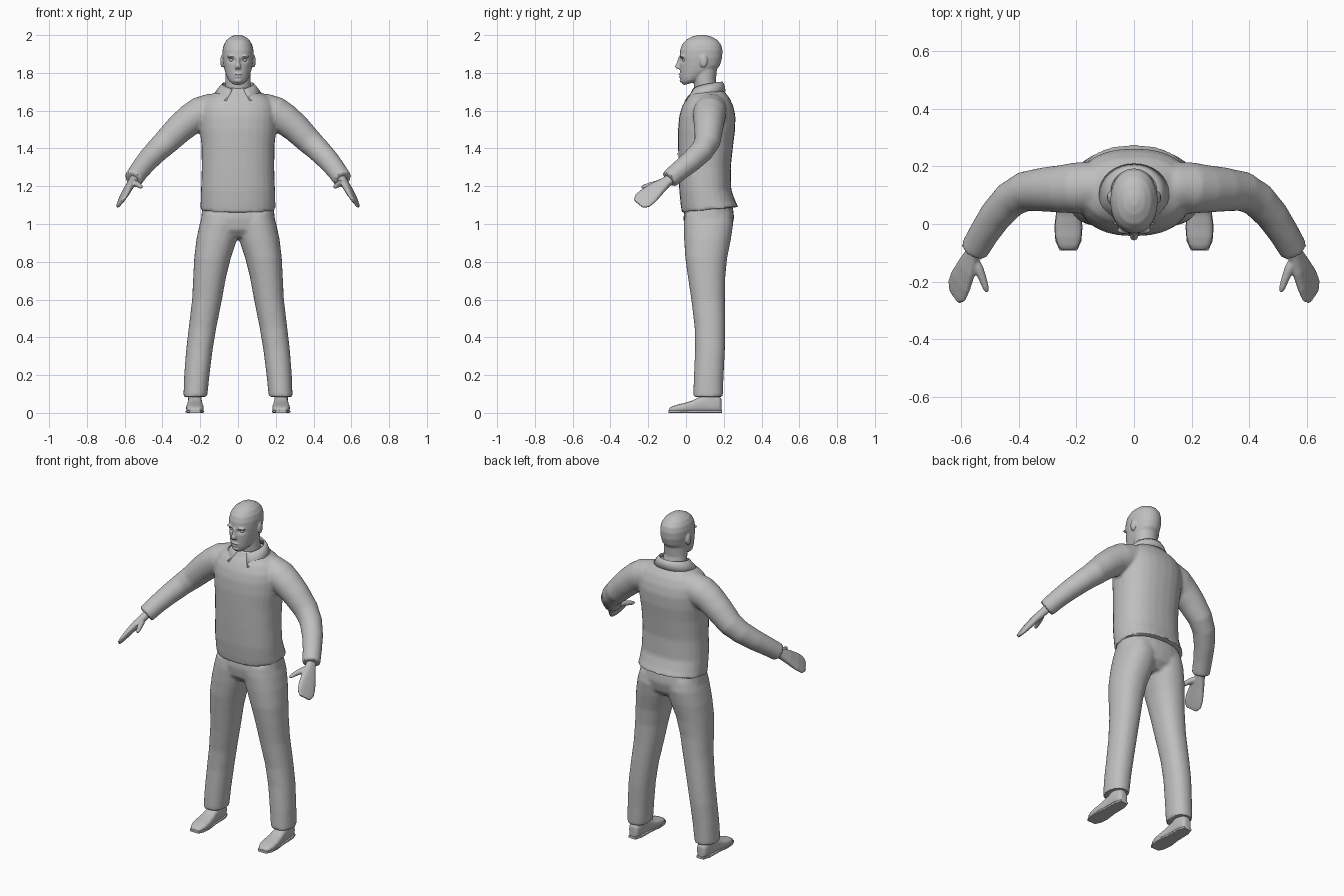
import bpy, bmesh, math
from mathutils import Vector as V

if "Cube" in bpy.data.objects:
    bpy.data.objects.remove(bpy.data.objects["Cube"])

grey = bpy.data.materials.new("plain_grey")
grey.diffuse_color = (0.52, 0.52, 0.52, 1)
grey.use_nodes = True
grey.node_tree.nodes["Principled BSDF"].inputs["Base Color"].default_value = grey.diffuse_color


def loft(bm, sections, power=2.0, n=28):
    """Closed skin over rings given as (centre, half axis a, half axis b)."""
    def bend(t):
        return math.copysign(abs(t) ** (2 / power), t)
    rings = []
    for c, a, b in sections:
        angs = [2 * math.pi * i / n for i in range(n)]
        rings.append([bm.verts.new(V(c) + V(a) * bend(math.cos(t)) + V(b) * bend(math.sin(t)))
                      for t in angs])
    faces = [bm.faces.new(rings[0][::-1]), bm.faces.new(rings[-1])]
    for r, s in zip(rings, rings[1:]):
        for i in range(n):
            j = (i + 1) % n
            faces.append(bm.faces.new((r[i], r[j], s[j], s[i])))
    bmesh.ops.recalc_face_normals(bm, faces=faces)


def stack(bm, rows, power=2.0, cx=True):
    """Upright loft; rows are (z, centre x, half width, y front, y back, rise to back)."""
    loft(bm, [((x, (f + b) / 2, z + rise / 2), (w, 0, 0), (0, (b - f) / 2, rise / 2))
              for z, x, w, f, b, rise in rows], power)


def tube(bm, path):
    """Round limb through (x, y, z, radius) points."""
    pts = [V(p[:3]) for p in path]
    secs = []
    for i, p in enumerate(pts):
        d = (pts[min(i + 1, len(pts) - 1)] - pts[max(i - 1, 0)]).normalized()
        a = d.cross(V((0, 0, 1))).normalized()
        secs.append((p, a * path[i][3], d.cross(a) * path[i][3]))
    loft(bm, secs)


def ball(bm, c, r):
    new = bmesh.ops.create_uvsphere(bm, u_segments=16, v_segments=10, radius=1)["verts"]
    for v in new:
        v.co = V(c) + V([v.co[i] * r[i] for i in range(3)])


def finish(bm, name, voxel=0, smooth=0, angle=40):
    """Make the object; optionally melt its overlapping parts into one skin."""
    me = bpy.data.meshes.new(name)
    bm.to_mesh(me)
    bm.free()
    ob = bpy.data.objects.new(name, me)
    bpy.context.collection.objects.link(ob)
    if voxel:
        m = ob.modifiers.new("melt", "REMESH")
        m.mode, m.voxel_size = "VOXEL", voxel
        m = ob.modifiers.new("relax", "SMOOTH")
        m.factor, m.iterations = 0.5, smooth
        dg = bpy.context.evaluated_depsgraph_get()
        ob.data = bpy.data.meshes.new_from_object(ob.evaluated_get(dg))
        ob.modifiers.clear()
    ob.data.materials.clear()
    ob.data.materials.append(grey)
    bpy.ops.object.select_all(action="DESELECT")
    ob.select_set(True)
    bpy.context.view_layer.objects.active = ob
    bpy.ops.object.shade_smooth_by_angle(angle=math.radians(angle))
    return ob


# Shirt: torso and both sleeves melted together
bm = bmesh.new()
stack(bm, [(1.060, 0, .200, -.022, .278, .03), (1.10, 0, .198, -.028, .262, .02),
           (1.18, 0, .196, -.036, .240, 0), (1.30, 0, .192, -.040, .237, 0),
           (1.42, 0, .194, -.042, .250, 0), (1.50, 0, .203, -.042, .260, 0),
           (1.57, 0, .205, -.036, .262, 0), (1.62, 0, .200, -.022, .252, 0),
           (1.665, 0, .175, .002, .232, 0), (1.70, 0, .115, .03, .205, 0),
           (1.72, 0, .085, .04, .185, 0)], 2.3)
for s in (-1, 1):
    tube(bm, [(s * .07, .13, 1.615, .080), (s * .14, .13, 1.605, .086), (s * .20, .125, 1.585, .089),
              (s * .25, .122, 1.555, .083), (s * .31, .12, 1.505, .077), (s * .38, .113, 1.435, .069),
              (s * .43, .085, 1.388, .063), (s * .48, .03, 1.335, .058), (s * .52, -.03, 1.286, .053),
              (s * .555, -.09, 1.236, .050)])
shirt = finish(bm, "shirt", .0095, 4)

# Trousers: pelvis and both legs melted together
bm = bmesh.new()
stack(bm, [(.93, 0, .11, .03, .20, 0), (.97, 0, .19, -.005, .24, 0), (1.03, 0, .196, -.014, .255, 0),
           (1.08, 0, .190, -.008, .25, 0), (1.12, 0, .180, 0, .235, 0)], 2.3)
for s in (-1, 1):
    stack(bm, [(z, s * x, w, f, b, 0) for z, x, w, f, b in
               [(.085, .226, .063, .038, .195), (.20, .218, .067, .042, .199), (.33, .205, .070, .048, .206),
                (.45, .188, .073, .046, .207), (.60, .164, .079, .028, .206), (.72, .150, .087, .010, .208),
                (.82, .135, .097, -.004, .218), (.92, .112, .108, -.010, .238),
                (1.00, .095, .108, -.012, .250), (1.06, .095, .09, -.005, .24)]], 2.2)
finish(bm, "trousers", .0095, 4)

# Head with neck, jaw, nose, brow, lips and ears
bm = bmesh.new()
stack(bm, [(1.64, 0, .075, .05, .18, 0), (1.70, 0, .070, .045, .172, 0), (1.76, 0, .067, .04, .158, 0),
           (1.83, 0, .066, .03, .165, 0), (1.87, 0, .060, .03, .17, 0)])
stack(bm, [(1.735, 0, .030, -.012, .06, .02), (1.752, 0, .050, -.024, .09, .02),
           (1.775, 0, .061, -.030, .125, .02), (1.805, 0, .070, -.032, .160, .01),
           (1.84, 0, .077, -.033, .180, 0), (1.88, 0, .082, -.034, .191, 0),
           (1.92, 0, .082, -.031, .193, 0), (1.95, 0, .075, -.021, .186, 0),
           (1.975, 0, .060, 0, .165, 0), (1.992, 0, .038, .033, .135, 0), (2.001, 0, .014, .065, .10, 0)], 2.15)
loft(bm, [((0, -.030, 1.885), (.008, 0, 0), (0, .010, 0)), ((0, -.037, 1.855), (.009, 0, 0), (0, .012, 0)),
          ((0, -.044, 1.832), (.015, 0, 0), (0, .015, 0)), ((0, -.036, 1.821), (.015, 0, 0), (0, .012, 0))])
ball(bm, (0, -.030, 1.791), (.024, .011, .006))
ball(bm, (0, -.028, 1.780), (.021, .011, .006))
ball(bm, (0, -.022, 1.760), (.022, .012, .013))
for s in (-1, 1):
    ball(bm, (s * .033, -.022, 1.887), (.026, .013, .007))
    ball(bm, (s * .083, .093, 1.862), (.011, .021, .034))
head = finish(bm, "head", .0048, 3)
# Eye sockets and mouth line are pressed into the face
for v in head.data.vertices:
    if v.co.y < .03:
        q = ((abs(v.co.x) - .034) / .017) ** 2 + ((v.co.z - 1.868) / .011) ** 2
        v.co.y += .013 * math.exp(-q)
        m = (v.co.x / .022) ** 4 + ((v.co.z - 1.7855) / .004) ** 2
        v.co.y += .006 * math.exp(-m)
bm = bmesh.new()
for s in (-1, 1):
    ball(bm, (s * .034, -.007, 1.868), (.013, .013, .010))
finish(bm, "eyes")

# Collar: folded band around the neck, open at the front with hanging points
bm = bmesh.new()
rows = []
N = 28
for i in range(N + 1):
    t = i / N * 2 - 1
    ang = math.pi / 2 + t * math.radians(158)      # back of neck at t = 0
    k = abs(t)
    tip = max(0, (k - .62) / .38)
    c, s_ = math.cos(ang), math.sin(ang)
    top = (c * .082, .112 + s_ * .078, 1.752 - .038 * k ** 2)
    mid = (c * .098, .112 + s_ * .088, 1.735 - .040 * k ** 2)
    low = (c * (.118 + .045 * tip), .110 + s_ * (.096 + .022 * tip), 1.703 - .014 * k - .040 * tip)
    rows.append([bm.verts.new(p) for p in (top, mid, low)])
for r, q in zip(rows, rows[1:]):
    for j in range(2):
        bm.faces.new((r[j], r[j + 1], q[j + 1], q[j]))
bmesh.ops.recalc_face_normals(bm, faces=bm.faces)
collar = finish(bm, "collar", angle=60)
m = collar.modifiers.new("cloth", "SOLIDIFY")
m.thickness, m.offset = .008, 0


# Neck opening and button placket lie on the shirt front
def front_plate(name, rows):
    bm = bmesh.new()
    strips = [[bm.verts.new((x, -.2, z)) for x in (-w, 0, w)] for z, w in rows]
    for a, b in zip(strips, strips[1:]):
        for j in range(2):
            bm.faces.new((a[j], a[j + 1], b[j + 1], b[j]))
    bmesh.ops.recalc_face_normals(bm, faces=bm.faces)
    ob = finish(bm, name)
    m = ob.modifiers.new("cling", "SHRINKWRAP")
    m.target, m.wrap_method = shirt, "PROJECT"
    m.use_project_y, m.use_positive_direction, m.offset = True, True, .003


front_plate("neck_opening", [(1.605 + .08 * i / 8, .002 + .032 * i / 8) for i in range(9)])
front_plate("placket", [(1.075 + .53 * i / 30, .008) for i in range(31)])

for side, s in (("left", 1), ("right", -1)):
    # Hand: flat mitten of fingers plus a thumb
    bm = bmesh.new()
    across = V((-s * .47, -.68, .56))
    normal = across.cross(V((s * .33, -.77, -.55))).normalized()
    loft(bm, [(V((s * x, y, z)), across * w, normal * t) for x, y, z, w, t in
              [(.545, -.070, 1.248, .026, .024), (.560, -.105, 1.222, .030, .022),
               (.580, -.150, 1.190, .044, .021), (.602, -.198, 1.150, .056, .017),
               (.616, -.232, 1.122, .056, .012), (.624, -.252, 1.106, .036, .007)]], 2.6, 16)
    tube(bm, [(s * .560, -.115, 1.220, .016), (s * .540, -.155, 1.213, .017),
              (s * .526, -.190, 1.206, .014), (s * .515, -.222, 1.198, .011), (s * .510, -.236, 1.194, .006)])
    finish(bm, side + "_hand", .005, 2)

    # Shoe: low toe rising to the ankle, on a flat sole
    bm = bmesh.new()
    x = s * .228
    loft(bm, [((x, y, h / 2 + .002), (w, 0, 0), (0, 0, h / 2)) for y, w, h in
              [(-.090, .026, .022), (-.075, .037, .032), (-.045, .046, .042), (-.01, .047, .050),
               (.03, .043, .062), (.07, .039, .082), (.11, .037, .095), (.15, .036, .095),
               (.178, .030, .085), (.188, .018, .07)]], 2.8)
    stack(bm, [(.05, x, .036, .08, .18, 0), (.13, x, .036, .075, .175, 0)])
    finish(bm, side + "_shoe", .006, 2)
    bm = bmesh.new()
    loft(bm, [((x, y, .007), (w, 0, 0), (0, 0, .007)) for y, w in
              [(-.092, .030), (-.06, .045), (-.01, .049), (.06, .040), (.15, .038), (.19, .024)]], 6)
    finish(bm, side + "_sole")
